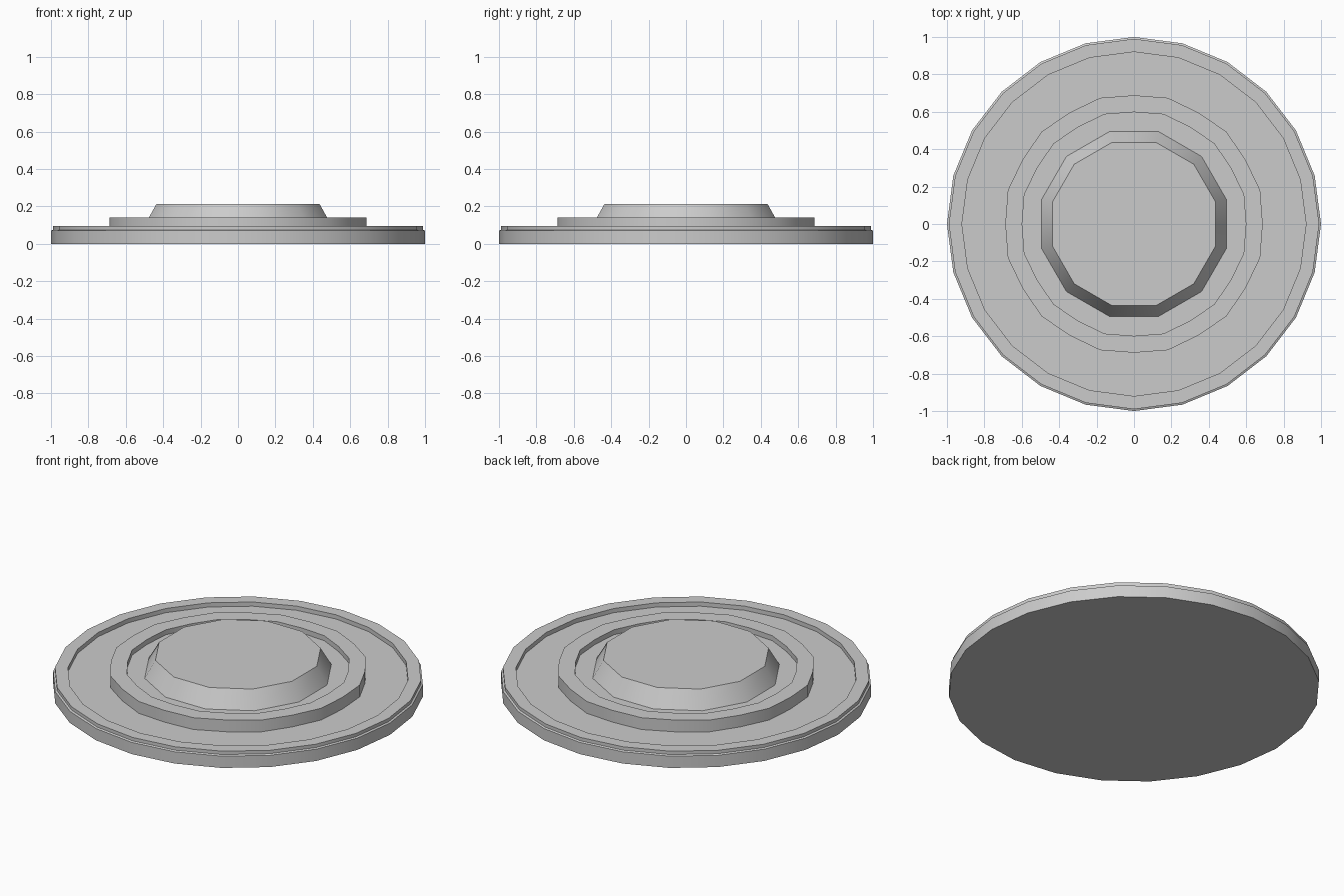
import bpy, bmesh, math

if "Cube" in bpy.data.objects:
    bpy.data.objects.remove(bpy.data.objects["Cube"])


def lathe(name, profile, sides, offset=0.0, bulge=1.0, closed=False):
    """Revolve (radius, z) points; bulge scales every second spoke."""
    bm = bmesh.new()
    rings = []
    for r, z in profile:
        ring = []
        for i in range(sides):
            a = math.tau * i / sides + offset
            k = r * (bulge if i % 2 else 1.0)
            ring.append(bm.verts.new((k * math.cos(a), k * math.sin(a), z)))
        rings.append(ring)
    pairs = list(zip(rings, rings[1:]))
    if closed:
        pairs.append((rings[-1], rings[0]))
    else:
        bm.faces.new(rings[0][::-1])
        bm.faces.new(rings[-1])
    for low, high in pairs:
        for i in range(sides):
            j = (i + 1) % sides
            bm.faces.new((low[i], low[j], high[j], high[i]))
    bmesh.ops.recalc_face_normals(bm, faces=bm.faces)
    mesh = bpy.data.meshes.new(name)
    bm.to_mesh(mesh)
    bm.free()
    obj = bpy.data.objects.new(name, mesh)
    bpy.context.collection.objects.link(obj)
    bpy.ops.object.select_all(action='DESELECT')
    obj.select_set(True)
    bpy.context.view_layer.objects.active = obj
    bpy.ops.object.shade_smooth_by_angle(angle=math.radians(40))
    return obj


# Base plate with a raised outer rim and a shallow recessed floor
lathe("base_plate", [(1.0, 0), (1.0, 0.07), (0.99, 0.075), (0.99, 0.095),
                     (0.92, 0.095), (0.92, 0.07)], 24)

# Raised step with a sunken middle
lathe("raised_step", [(0.688, 0.068), (0.688, 0.14), (0.598, 0.14),
                      (0.598, 0.11)], 24, bulge=1.015)

# Tapered twelve-sided centre cap
lathe("centre_cap", [(0.512, 0.108), (0.452, 0.212)], 12,
      offset=math.radians(15))
